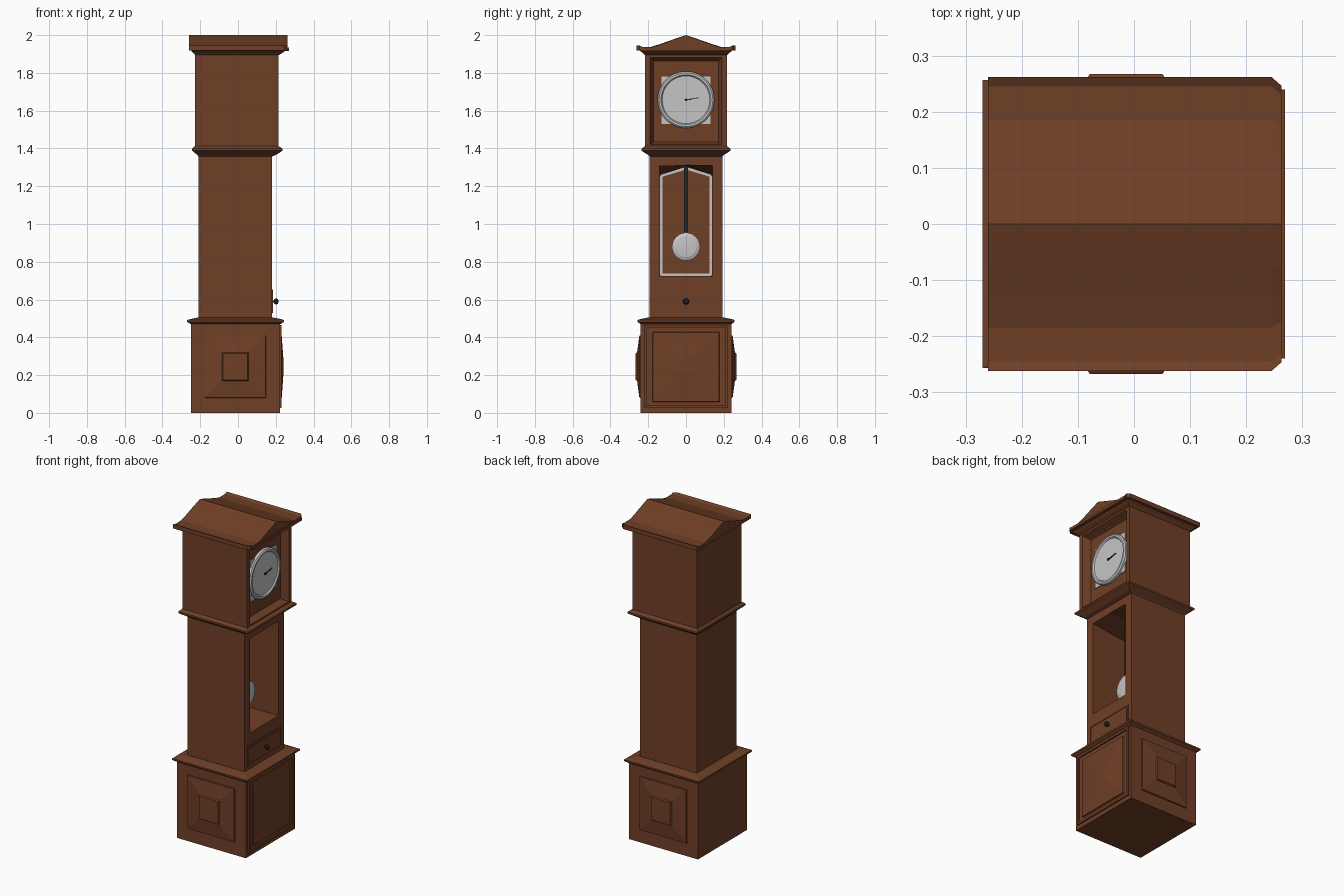
import bpy, bmesh, math
from mathutils import Matrix, Vector

if "Cube" in bpy.data.objects:
    bpy.data.objects.remove(bpy.data.objects["Cube"])


def material(name, col):
    m = bpy.data.materials.new(name)
    m.diffuse_color = (*col, 1)
    m.use_nodes = True
    m.node_tree.nodes["Principled BSDF"].inputs["Base Color"].default_value = m.diffuse_color
    return m


WOOD = material("brown_wood", (0.16, 0.05, 0.02))
SILVER = material("pale_silver", (0.56, 0.56, 0.56))
DARK = material("dark_metal", (0.02, 0.02, 0.022))


def finish(name, bm, mat):
    bmesh.ops.recalc_face_normals(bm, faces=bm.faces)
    me = bpy.data.meshes.new(name)
    bm.to_mesh(me)
    bm.free()
    me.materials.append(mat)
    ob = bpy.data.objects.new(name, me)
    bpy.context.collection.objects.link(ob)
    return ob


def loft(name, rings, mat=WOOD):
    """Closed solid through matching rings of 3D points."""
    bm = bmesh.new()
    vs = [[bm.verts.new(p) for p in r] for r in rings]
    n = len(vs[0])
    for a, b in zip(vs, vs[1:]):
        for i in range(n):
            j = (i + 1) % n
            bm.faces.new((a[i], a[j], b[j], b[i]))
    bm.faces.new(vs[0][::-1])
    bm.faces.new(vs[-1])
    return finish(name, bm, mat)


def stack(name, levels, mat=WOOD):
    """Rectangular moulding; levels are (z, x0, x1, half_y)."""
    return loft(name, [[(x0, -h, z), (x1, -h, z), (x1, h, z), (x0, h, z)]
                       for z, x0, x1, h in levels], mat)


def box(name, x0, x1, y0, y1, z0, z1, mat=WOOD):
    return loft(name, [[(x0, y0, z), (x1, y0, z), (x1, y1, z), (x0, y1, z)] for z in (z0, z1)], mat)


def front_rings(levels):
    """Rectangles facing +x; levels are (x, half_y, z0, z1)."""
    return [[(x, -h, a), (x, h, a), (x, h, b), (x, -h, b)] for x, h, a, b in levels]


def lathe_x(name, profile, z, mat, n=40):
    """Turned part about an x axis at y=0; profile is (x, radius)."""
    return loft(name, [[(x, r * math.cos(2 * math.pi * i / n), z + r * math.sin(2 * math.pi * i / n))
                        for i in range(n)] for x, r in profile], mat)


def strip(name, x0, x1, a, b, w, mat):
    """Flat bar in the yz plane from a to b."""
    a, b = Vector(a), Vector(b)
    d = (b - a).normalized()
    s = Vector((-d.y, d.x)) * w / 2
    pts = [a - s, b - s, b + s, a + s]
    return loft(name, [[(x, p.x, p.y) for p in pts] for x in (x0, x1)], mat)


def cut(ob, cutter):
    m = ob.modifiers.new("opening", 'BOOLEAN')
    m.object = cutter
    m.operation = 'DIFFERENCE'
    m.solver = 'EXACT'
    bpy.context.view_layer.objects.active = ob
    bpy.ops.object.modifier_apply(modifier=m.name)
    bpy.data.objects.remove(cutter, do_unlink=True)


def frame(name, x0, x1, h, z0, z1, w, mat=WOOD):
    """Four thin bars round a rectangle on the front."""
    for side, s in (("right", 1), ("left", -1)):
        box(name + "_" + side, x0, x1, min(s * h, s * (h - w)), max(s * h, s * (h - w)), z0, z1, mat)
    box(name + "_bottom", x0, x1, -h + w, h - w, z0, z0 + w, mat)
    box(name + "_top", x0, x1, -h + w, h - w, z1 - w, z1, mat)


# Plinth and its cap moulding
box("plinth", -0.25, 0.222, -0.24, 0.24, 0, 0.478)
stack("plinth_moulding", [(0.47, -0.25, 0.225, 0.24), (0.482, -0.27, 0.243, 0.257),
                          (0.492, -0.27, 0.243, 0.257), (0.497, -0.25, 0.225, 0.24),
                          (0.505, -0.215, 0.187, 0.2)])

# Raised panels on the plinth sides and front
for side, s in (("left", -1), ("right", 1)):
    rings = []
    for y, hx, hz in ((0.235, 0.163, 0.167), (0.247, 0.16, 0.164), (0.259, 0.07, 0.075),
                      (0.267, 0.065, 0.07)):
        cx, cz = -0.014, 0.245
        rings.append([(cx - hx, s * y, cz - hz), (cx + hx, s * y, cz - hz),
                      (cx + hx, s * y, cz + hz), (cx - hx, s * y, cz + hz)])
    loft("plinth_panel_" + side, rings)
loft("plinth_panel_front", front_rings([(0.215, 0.18, 0.055, 0.43), (0.23, 0.175, 0.06, 0.425),
                                        (0.24, 0.04, 0.2, 0.29)]))
frame("plinth_front_trim", 0.215, 0.231, 0.222, 0.025, 0.466, 0.014)

# Trunk with pendulum cavity whose back has a pitched top
trunk = box("trunk", -0.21, 0.18, -0.193, 0.193, 0.49, 1.37)
cut(trunk, loft("cavity_cutter", [
    [(0.2, -0.14, 0.725), (0.2, 0.14, 0.725), (0.2, 0.14, 1.31), (0.2, 0, 1.312), (0.2, -0.14, 1.31)],
    [(-0.17, -0.14, 0.725), (-0.17, 0.14, 0.725), (-0.17, 0.14, 1.26), (-0.17, 0, 1.305),
     (-0.17, -0.14, 1.26)]]))

# Pale outline on the cavity back
outline = [(-0.132, 0.731), (0.132, 0.731), (0.132, 1.255), (0, 1.295), (-0.132, 1.255)]
for i, p in enumerate(outline):
    strip(f"back_inlay_{i + 1}", -0.171, -0.163, p, outline[(i + 1) % 5], 0.013, SILVER)

# Pendulum
box("pendulum_rod", 0.05, 0.06, -0.011, 0.011, 0.9, 1.308, DARK)
lathe_x("pendulum_bob", [(0.05, 0.06), (0.056, 0.074), (0.066, 0.074), (0.074, 0.055), (0.077, 0.02)],
        0.88, SILVER, 32)

# Drawer and knob
frame("drawer_trim", 0.17, 0.184, 0.167, 0.53, 0.652, 0.008)
box("drawer_front", 0.17, 0.182, -0.152, 0.152, 0.545, 0.637)
lathe_x("drawer_knob", [(0.175, 0.006), (0.19, 0.006), (0.194, 0.014), (0.204, 0.016),
                        (0.211, 0.012), (0.214, 0.004)], 0.59, DARK, 16)

# Waist moulding and hood with tapered front recess
stack("waist_moulding", [(1.358, -0.21, 0.18, 0.193), (1.365, -0.215, 0.2, 0.2),
                         (1.388, -0.243, 0.235, 0.235), (1.399, -0.243, 0.235, 0.235),
                         (1.412, -0.23, 0.215, 0.217)])
hood = box("hood", -0.228, 0.215, -0.217, 0.217, 1.4, 1.91)
cut(hood, loft("recess_cutter", front_rings([(0.17, 0.172, 1.435, 1.862), (0.18, 0.176, 1.43, 1.868),
                                             (0.222, 0.193, 1.418, 1.885)])))

# Dial
box("dial_plate", 0.165, 0.176, -0.13, 0.13, 1.53, 1.782, SILVER)
lathe_x("dial_rim", [(0.17, 0.15), (0.186, 0.15), (0.192, 0.142), (0.192, 0.132), (0.184, 0.126),
                     (0.184, 0.001)], 1.658, SILVER, 48)
lathe_x("hand_hub", [(0.18, 0.007), (0.192, 0.007)], 1.657, DARK, 12)
strip("minute_hand", 0.185, 0.19, (0, 1.657), (0.065, 1.668), 0.004, DARK)
strip("hour_hand", 0.185, 0.188, (0, 1.657), (0.035, 1.662), 0.006, DARK)

# Cornice and swept gable roof with clipped front corners
stack("cornice", [(1.895, -0.228, 0.217, 0.218), (1.905, -0.236, 0.235, 0.228),
                  (1.922, -0.252, 0.255, 0.25)])
box("front_cornice_strip", 0.24, 0.269, -0.24, 0.24, 1.917, 1.934)
half = [(0.262, 1.918), (0.262, 1.945), (0.245, 1.937), (0.185, 1.938), (0.13, 1.955), (0.08, 1.973)]
profile = half + [(0, 2.0)] + [(-y, z) for y, z in half[::-1]]
loft("roof", [[(x, y * k, z) for y, z in profile]
              for x, k in ((-0.26, 1), (0.245, 1), (0.263, 0.94))])
